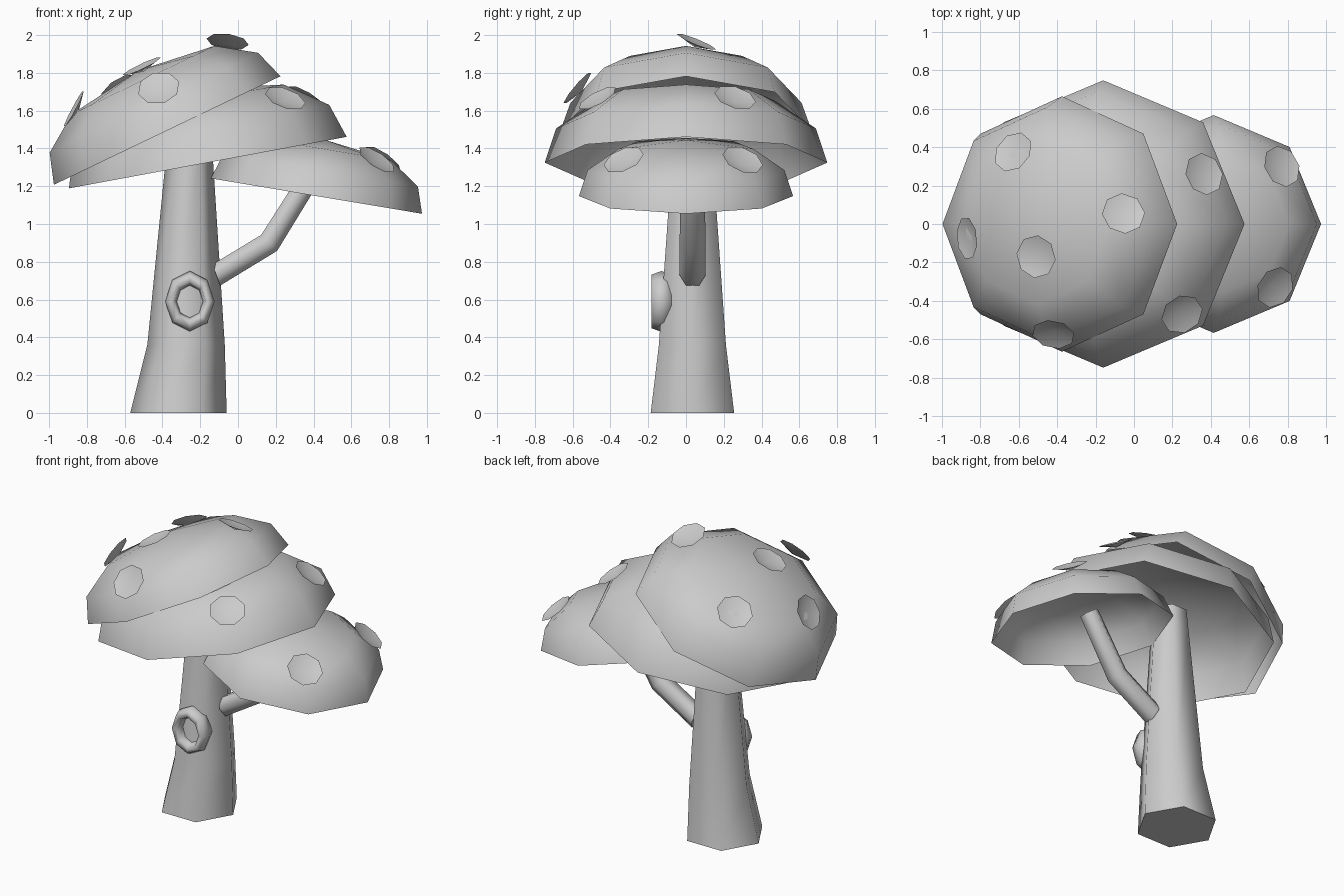
import bpy, bmesh
from math import sin, cos, pi, radians
from mathutils import Matrix, Vector

if "Cube" in bpy.data.objects:
    bpy.data.objects.remove(bpy.data.objects["Cube"])


def loft(name, rings, sides, phase=0.0, close_start=True, close_end=True, world=None, sharp=70):
    """Skin a series of (radius, matrix) polygon rings; radius 0 makes a tip."""
    bm = bmesh.new()
    loops = []
    for r, m in rings:
        if r == 0:
            loops.append([bm.verts.new(m @ Vector((0, 0, 0)))])
        else:
            loops.append([bm.verts.new(m @ Vector((r * cos(phase + 2 * pi * i / sides),
                                                   r * sin(phase + 2 * pi * i / sides), 0)))
                          for i in range(sides)])
    for a, b in zip(loops, loops[1:]):
        for i in range(sides):
            j = (i + 1) % sides
            if len(b) == 1:
                bm.faces.new((a[i], a[j], b[0]))
            elif len(a) == 1:
                bm.faces.new((a[0], b[j], b[i]))
            else:
                bm.faces.new((a[i], a[j], b[j], b[i]))
    if close_start and len(loops[0]) > 1:
        bm.faces.new(list(reversed(loops[0])))
    if close_end and len(loops[-1]) > 1:
        bm.faces.new(loops[-1])
    if world:
        bm.transform(world)
    return finish(name, bm, sharp)


def finish(name, bm, sharp):
    me = bpy.data.meshes.new(name)
    bm.to_mesh(me)
    bm.free()
    ob = bpy.data.objects.new(name, me)
    bpy.context.collection.objects.link(ob)
    bpy.ops.object.select_all(action='DESELECT')
    ob.select_set(True)
    bpy.context.view_layer.objects.active = ob
    bpy.ops.object.shade_smooth_by_angle(angle=radians(sharp))
    return ob


def at(x, y, z, tilt=0):
    return Matrix.Translation((x, y, z)) @ Matrix.Rotation(radians(tilt), 4, 'Y')


# Six-sided trunk, flared at the foot
loft("trunk", [(0.255, at(-0.315, 0.034, 0)),
               (0.205, at(-0.275, 0.034, 0.36)),
               (0.122, at(-0.257, 0.034, 1.38)),
               (0.112, at(-0.255, 0.034, 1.50))], 6)

# Bent branch under the low cap
loft("branch", [(0.069, at(-0.115, 0.035, 0.73, 70)),
                (0.069, at(0.165, 0.035, 0.90, 45)),
                (0.062, at(0.39, 0.035, 1.26, 32))], 6, phase=pi / 2)

# Three tilted open domes: rim centre, radius, tilt
profile = [(1.0, 0.0), (0.92, 0.245), (0.63, 0.445), (0.0, 0.53)]
caps = [("top_cap", (-0.375, 0, 1.495), 0.665, -25.6),
        ("middle_cap", (-0.16, 0, 1.325), 0.748, -10.5),
        ("low_cap", (0.415, 0, 1.148), 0.567, 9.5)]
for name, c, r, tilt in caps:
    loft(name, [(p * r, at(0, 0, h * r)) for p, h in profile], 8,
         close_start=False, world=at(*c, tilt), sharp=80)

# Shallow dished spots: rim centre and facing direction
spots = [((-0.63, 0.375, 1.72), (-0.50, 0.42, 0.76)),
         ((-0.51, -0.17, 1.835), (-0.43, -0.12, 0.90)),
         ((-0.42, -0.575, 1.72), (-0.15, -0.75, 0.64)),
         ((-0.87, -0.075, 1.61), (-0.88, -0.08, 0.47)),
         ((-0.055, 0.055, 1.965), (0.13, 0.37, 0.92)),
         ((0.365, 0.26, 1.67), (0.50, 0.25, 0.83)),
         ((0.25, -0.47, 1.665), (0.30, -0.45, 0.83)),
         ((0.77, 0.30, 1.34), (0.55, 0.32, 0.77)),
         ((0.735, -0.33, 1.34), (0.52, -0.35, 0.78))]
for i, (pos, face) in enumerate(spots):
    turn = Vector(face).to_track_quat('Z', 'Y').to_matrix().to_4x4()
    loft(f"spot_{i + 1}", [(0, at(0, 0, -0.03)), (0.113, at(0, 0, 0))], 8, phase=pi / 8,
         close_end=False, world=Matrix.Translation(pos) @ turn, sharp=80)

# Knothole ring on the front of the trunk
bm = bmesh.new()
grid = []
for i in range(8):
    a = 2 * pi * i / 8
    grid.append([])
    for k in range(6):
        b = 2 * pi * k / 6
        r = 1 + 0.31 * cos(b)
        grid[-1].append(bm.verts.new((-0.255 + 0.1 * r * cos(a), -0.13 + 0.06 * sin(b),
                                      0.59 + 0.123 * r * sin(a))))
for i in range(8):
    for k in range(6):
        n, m = (i + 1) % 8, (k + 1) % 6
        bm.faces.new((grid[i][k], grid[i][m], grid[n][m], grid[n][k]))
bmesh.ops.recalc_face_normals(bm, faces=bm.faces)
finish("knothole", bm, 80)
